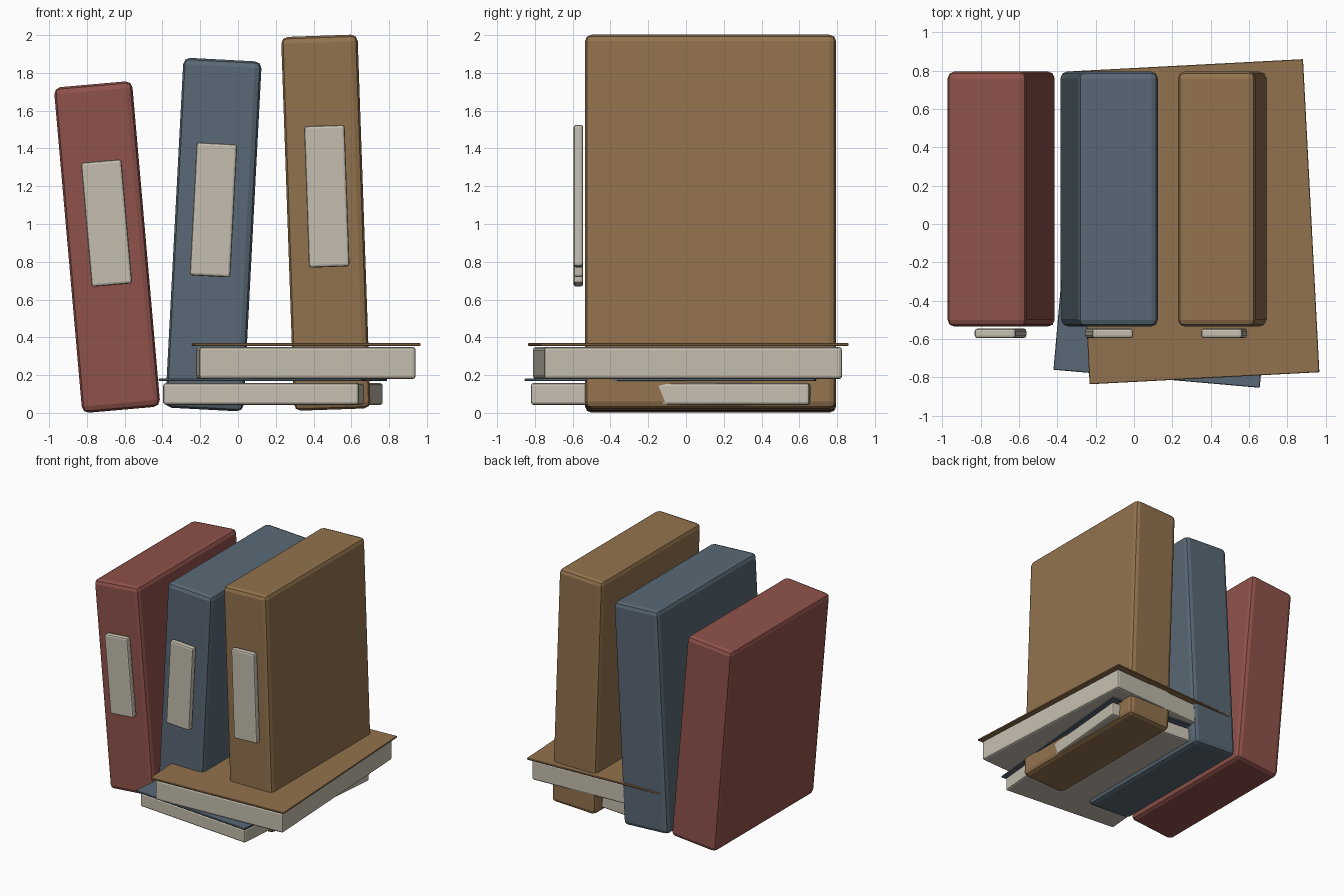
import bpy, math

if "Cube" in bpy.data.objects:
    bpy.data.objects.remove(bpy.data.objects["Cube"])


def material(name, rgb):
    m = bpy.data.materials.new(name)
    m.diffuse_color = (*rgb, 1)
    m.use_nodes = True
    m.node_tree.nodes["Principled BSDF"].inputs["Base Color"].default_value = m.diffuse_color
    return m


RED = material("dull red", (0.28, 0.085, 0.07))
BLUE = material("slate blue", (0.10, 0.14, 0.18))
BROWN = material("tan brown", (0.29, 0.17, 0.075))
CREAM = material("cream", (0.56, 0.52, 0.43))


def box(name, size, loc, mat, bevel, tilt=0, turn=0, segs=2):
    bpy.ops.mesh.primitive_cube_add(size=1)
    ob = bpy.context.object
    ob.name = name
    ob.scale = size
    bpy.ops.object.transform_apply(location=False, rotation=False, scale=True)
    ob.location = loc
    ob.rotation_euler = (0, math.radians(tilt), math.radians(turn))
    if bevel:
        b = ob.modifiers.new("rounded edges", "BEVEL")
        b.width = bevel
        b.segments = segs
    ob.data.materials.append(mat)
    return ob


# Standing leaning books: colour, width, height, centre x/z, lean; label centre x/z, height
books = [
    ("red", RED, 0.415, 1.73, -0.693, 0.878, -5, -0.696, 1.005, 0.66),
    ("blue", BLUE, 0.415, 1.855, -0.130, 0.944, 3, -0.130, 1.075, 0.705),
    ("brown", BROWN, 0.405, 1.98, 0.465, 1.007, -2, 0.470, 1.147, 0.75),
]
for name, mat, w, h, x, z, lean, lx, lz, lh in books:
    box(name + "_standing_book", (w, 1.33, h), (x, 0.13, z), mat, 0.035, lean)
    box(name + "_spine_label", (0.215, 0.05, lh), (lx, -0.57, lz), CREAM, 0.014, lean)

# Lying books: page block with a thin cover on top
box("lower_page_block", (1.04, 1.48, 0.115), (0.185, -0.04, 0.10), CREAM, 0.014, turn=-5)
box("lower_cover", (1.08, 1.54, 0.014), (0.185, -0.04, 0.176), BLUE, 0.003, turn=-5, segs=1)
box("upper_page_block", (1.147, 1.58, 0.17), (0.327, 0.008, 0.264), CREAM, 0.016, turn=3)
box("upper_cover", (1.20, 1.635, 0.014), (0.325, 0.012, 0.362), BROWN, 0.003, turn=3, segs=1)
